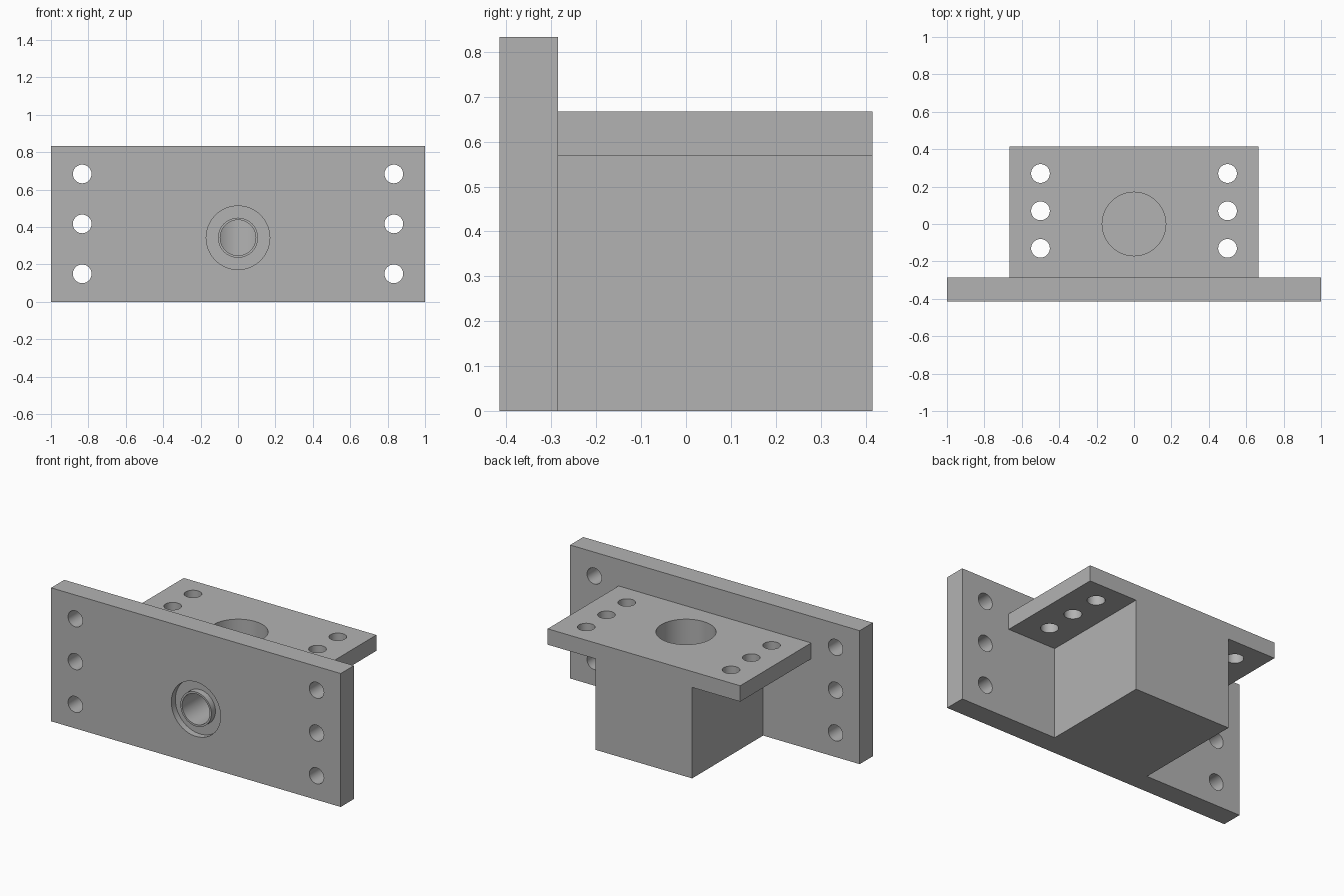
import bpy, bmesh, math
from mathutils import Matrix, Vector

if "Cube" in bpy.data.objects:
    bpy.data.objects.remove(bpy.data.objects["Cube"], do_unlink=True)

steel = bpy.data.materials.new("plain grey steel")
grey = (0.45, 0.45, 0.45, 1)
steel.use_nodes = True
steel.diffuse_color = grey
steel.node_tree.nodes["Principled BSDF"].inputs["Base Color"].default_value = grey

FRONT, PLATE_BACK, BACK = -0.415, -0.285, 0.415
TOP = 0.667
BORE_Z = 0.343


def add_object(name, bm):
    bmesh.ops.recalc_face_normals(bm, faces=bm.faces)
    mesh = bpy.data.meshes.new(name)
    bm.to_mesh(mesh)
    bm.free()
    mesh.materials.append(steel)
    obj = bpy.data.objects.new(name, mesh)
    bpy.context.collection.objects.link(obj)
    return obj


def extrude_profile(name, outline, y0, y1):
    """Extrude an x-z outline along y."""
    bm = bmesh.new()
    face = bm.faces.new([bm.verts.new((x, y0, z)) for x, z in outline])
    new = bmesh.ops.extrude_face_region(bm, geom=[face])["geom"]
    moved = [v for v in new if isinstance(v, bmesh.types.BMVert)]
    bmesh.ops.translate(bm, verts=moved, vec=(0, y1 - y0, 0))
    return add_object(name, bm)


def cylinder(name, start, end, radius, sides=64):
    start, end = Vector(start), Vector(end)
    axis = end - start
    bm = bmesh.new()
    turn = axis.to_track_quat("Z", "Y").to_matrix().to_4x4()
    bmesh.ops.create_cone(bm, cap_ends=True, segments=sides, radius1=radius,
                          radius2=radius, depth=axis.length,
                          matrix=Matrix.Translation((start + end) / 2) @ turn)
    return add_object(name, bm)


def combine(target, tool, operation):
    """Apply an exact boolean and discard the tool."""
    mod = target.modifiers.new(operation, "BOOLEAN")
    mod.operation, mod.object, mod.solver = operation, tool, "EXACT"
    graph = bpy.context.evaluated_depsgraph_get()
    mesh = bpy.data.meshes.new_from_object(target.evaluated_get(graph))
    target.modifiers.clear()
    target.data = mesh
    bpy.data.objects.remove(tool, do_unlink=True)


# Upright face plate
bracket = extrude_profile("mounting_bracket",
                          [(-1, 0), (1, 0), (1, 0.833), (-1, 0.833)],
                          FRONT, PLATE_BACK)

# T-shaped body: central block with a top flange
half = [(0.333, 0), (0.333, 0.568), (0.665, 0.568), (0.665, TOP)]
outline = half + [(-x, z) for x, z in reversed(half)]
combine(bracket, extrude_profile("body", outline, -0.35, BACK), "UNION")

# Round recess in the face with a raised collar at its centre
combine(bracket, cylinder("recess", (0, -0.5, BORE_Z), (0, FRONT + 0.04, BORE_Z), 0.17),
        "DIFFERENCE")
combine(bracket, cylinder("collar", (0, FRONT, BORE_Z), (0, -0.35, BORE_Z), 0.107),
        "UNION")

# Vertical blind bore, met by the bore through the collar
combine(bracket, cylinder("pocket", (0, 0, 0.167), (0, 0, 0.8), 0.17), "DIFFERENCE")
combine(bracket, cylinder("bore", (0, -0.5, BORE_Z), (0, 0, BORE_Z), 0.095), "DIFFERENCE")

# Bolt holes on both sides of the plate and flange
for side in (-1, 1):
    for row in (-1, 0, 1):
        x, z = side * 0.833, 0.417 + row * 0.267
        combine(bracket, cylinder("plate_hole", (x, -0.5, z), (x, -0.2, z), 0.05, 40),
                "DIFFERENCE")
        x, y = side * 0.5, 0.07 + row * 0.2
        combine(bracket, cylinder("flange_hole", (x, y, 0.5), (x, y, 0.75), 0.05, 40),
                "DIFFERENCE")

# One material, smooth bores, sharp edges
bracket.data.materials.clear()
bracket.data.materials.append(steel)
for face in bracket.data.polygons:
    face.material_index = 0
bpy.ops.object.select_all(action="DESELECT")
bracket.select_set(True)
bpy.context.view_layer.objects.active = bracket
bpy.ops.object.shade_smooth_by_angle(angle=math.radians(30))
